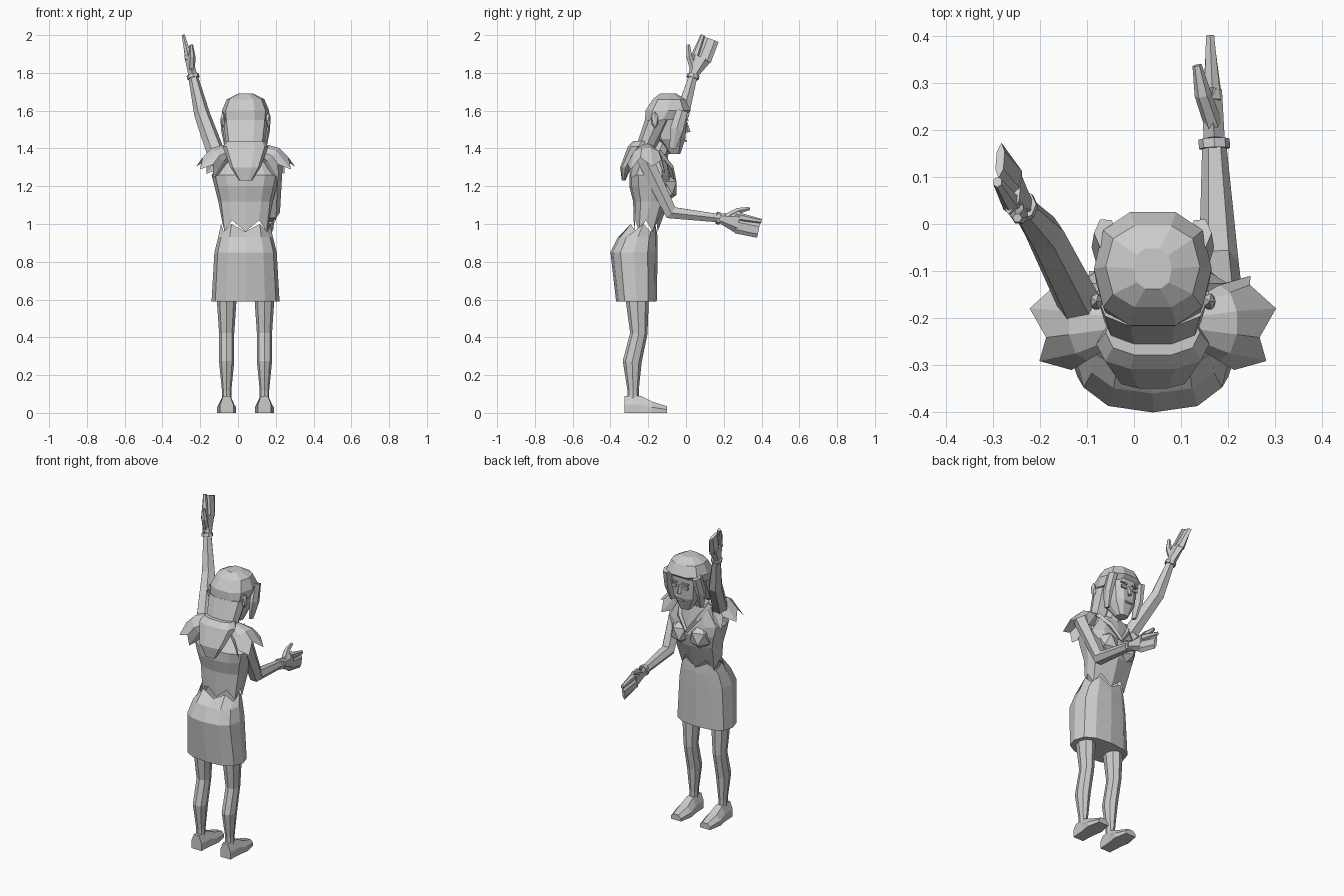
import bpy, bmesh, math
from mathutils import Vector

cube = bpy.data.objects.get("Cube")
if cube:
    bpy.data.objects.remove(cube)

MIDDLE = .04  # the body stands slightly off the centre line
SIDES = (("right", -1), ("left", 1))

grey = bpy.data.materials.new("plain grey")
grey.use_nodes = True
grey.diffuse_color = (.6, .6, .6, 1)
shader = grey.node_tree.nodes["Principled BSDF"]
shader.inputs["Base Color"].default_value = grey.diffuse_color


def finish(name, bm):
    bmesh.ops.recalc_face_normals(bm, faces=bm.faces)
    mesh = bpy.data.meshes.new(name)
    bm.to_mesh(mesh)
    bm.free()
    mesh.materials.append(grey)
    part = bpy.data.objects.new(name, mesh)
    bpy.context.collection.objects.link(part)


def skin(name, rings, close_start=True, close_end=True):
    """Bridge equal rings of points into a faceted surface."""
    bm = bmesh.new()
    loops = [[bm.verts.new(point) for point in ring] for ring in rings]
    for low, high in zip(loops, loops[1:]):
        for i in range(len(low)):
            bm.faces.new((low[i - 1], low[i], high[i], high[i - 1]))
    if close_start:
        bm.faces.new(loops[0])
    if close_end:
        bm.faces.new(loops[-1])
    finish(name, bm)


def circle(count):
    angles = [math.tau * i / count for i in range(count)]
    return [(math.cos(a), math.sin(a)) for a in angles]


def squared(value):
    """Push a circle coordinate outward for a boxier outline."""
    return math.copysign(abs(value) ** .8, value)


def stack(name, levels, count=10, torn_start=0, torn_end=0):
    """Level rings, each a height, half width, back and front."""
    rings = []
    for level in levels:
        height, half, back, front = level
        torn = 0
        if level is levels[0]:
            torn = torn_start
        elif level is levels[-1]:
            torn = torn_end
        rings.append([
            (MIDDLE + squared(c) * half,
             (back + front) / 2 + squared(s) * (front - back) / 2,
             height + torn * (-1) ** i)
            for i, (c, s) in enumerate(circle(count))])
    skin(name, rings, not torn_start, not torn_end)


def tube(name, path, wide, thin=None, count=6, side=(1, 0, 0), torn=0):
    """Faceted limb along a path, with radii along and across the side axis."""
    path = [Vector(point) for point in path]
    last = len(path) - 1
    rings = []
    for k, (point, w, t) in enumerate(zip(path, wide, thin or wide)):
        forward = (path[min(k + 1, last)] - path[max(k - 1, 0)]).normalized()
        across = Vector(side)
        across = (across - forward * across.dot(forward)).normalized()
        normal = forward.cross(across)
        fray = forward * torn if k == last else Vector()
        rings.append([point + across * c * w + normal * s * t + fray * (-1) ** i
                      for i, (c, s) in enumerate(circle(count))])
    skin(name, rings, close_end=not torn)


def solid(name, create, location, extent, **options):
    """Primitive scaled to its extent and placed."""
    bm = bmesh.new()
    create(bm, **options)
    bmesh.ops.scale(bm, vec=extent, verts=bm.verts)
    bmesh.ops.translate(bm, vec=location, verts=bm.verts)
    finish(name, bm)


def ball(name, location, radii):
    solid(name, bmesh.ops.create_icosphere, location, radii, subdivisions=1, radius=1)


def plate(name, location, extent):
    solid(name, bmesh.ops.create_cube, location, extent, size=1)


def arm(name, shoulder, elbow, wrist, thumb_way, inward):
    """Arm, wristband and open hand that continues the forearm."""
    elbow, wrist = Vector(elbow), Vector(wrist)
    reach = (wrist - elbow).normalized()
    thumb_way = Vector(thumb_way)
    thumb_way = (thumb_way - reach * thumb_way.dot(reach)).normalized()

    def at(along, across, inside=0):
        return wrist + reach * along + thumb_way * across + Vector((inside * inward, 0, 0))

    tube(name + "_arm", (shoulder, elbow, wrist), (.05, .042, .025))
    tube(name + "_wristband", (at(-.02, 0), at(0, 0)), (.033, .033), count=8)
    tube(name + "_palm", (wrist, at(.1, -.01)), (.025, .06), (.026, .024), side=thumb_way)
    tube(name + "_fingers", (at(.09, -.03), at(.21, -.04)), (.04, .04), (.023, .01),
         side=thumb_way)
    tube(name + "_index_finger", (at(.08, .02), at(.22, .01)), (.025, .012), (.02, .01),
         side=thumb_way)
    tube(name + "_thumb", (at(.03, .01), at(.09, .05, .02), at(.15, .07, .03)),
         (.02, .018, .01))


# Legs and shoes
for label, s in SIDES:
    x = MIDDLE + s * .1
    tube(label + "_leg",
         ((x, -.28, .04), (x, -.28, .12), (x, -.285, .27), (x, -.25, .42), (x, -.26, .64)),
         (.025, .025, .04, .04, .055), (.03, .03, .05, .046, .065), count=8)
    shoe = []
    for y, height, half in ((-.325, .09, .035), (-.24, .09, .04), (-.18, .06, .05),
                            (-.1, .035, .035)):
        shoe.append([(x - half, y, 0), (x + half, y, 0), (x + half, y, height / 2),
                     (x + half / 2, y, height), (x - half / 2, y, height),
                     (x - half, y, height / 2)])
    skin(label + "_shoe", shoe)

# Skirt and top with torn edges
stack("skirt", ((.59, .18, -.37, -.155), (.85, .165, -.4, -.15), (.93, .145, -.36, -.15),
                (.98, .13, -.3, -.155)), count=12, torn_end=.02)
stack("top", ((.99, .125, -.275, -.15), (1.12, .145, -.28, -.09), (1.2, .165, -.3, -.07),
              (1.26, .18, -.3, -.08), (1.37, .11, -.22, -.1)), count=12, torn_start=.03)
tube("neck", ((MIDDLE, -.16, 1.34), (MIDDLE, -.11, 1.46)), (.055, .045), count=8)

# Bust, neckline and frayed sleeves
for label, s in SIDES:
    ball(label + "_bust", (MIDDLE + s * .065, -.11, 1.19), (.07, .07, .08))
    tube(label + "_neckline",
         ((MIDDLE, -.06, 1.22), (MIDDLE + s * .06, -.08, 1.3), (MIDDLE + s * .1, -.15, 1.38)),
         (.01, .015, .02), count=4)
    tube(label + "_sleeve",
         [(MIDDLE + s * out, -.21, z) for out, z in ((.08, 1.39), (.14, 1.36), (.19, 1.29))],
         (.045, .08, .1), (.04, .06, .07), count=10, side=(0, 1, 0), torn=.03)

# Arms
arm("raised", (-.1, -.2, 1.33), (-.19, -.02, 1.58), (-.24, .04, 1.79), (0, -1, 0), 1)
arm("forward", (.19, -.23, 1.37), (.18, -.08, 1.06), (.17, .18, 1.03), (0, 0, 1), -1)

# Head and face
stack("head", ((1.37, .035, -.09, -.03), (1.45, .08, -.16, 0), (1.6, .095, -.19, .01)))
tube("nose", ((MIDDLE, 0, 1.54), (MIDDLE, .01, 1.485)), (.006, .014), count=4)
plate("mouth", (MIDDLE, 0, 1.44), (.045, .009, .01))

# Hair cap, back hair and the mass hanging behind the shoulders
stack("hair_cap", ((1.55, .12, -.22, -.03), (1.6, .125, -.22, .03), (1.66, .1, -.18, 0),
                   (1.69, .04, -.14, -.05)))
stack("back_hair", ((1.4, .1, -.27, -.16), (1.55, .12, -.22, -.08)))
stack("hair_tail", ((1.23, .035, -.34, -.32), (1.3, .08, -.35, -.29), (1.41, .12, -.31, -.2),
                    (1.44, .1, -.28, -.18)))

# Paired face details and side locks
for label, s in SIDES:
    plate(label + "_eye", (MIDDLE + s * .04, .006, 1.525), (.035, .009, .015))
    plate(label + "_brow", (MIDDLE + s * .04, .008, 1.55), (.045, .009, .008))
    ball(label + "_ear", (MIDDLE + s * .12, -.165, 1.55), (.015, .02, .045))
    tube(label + "_lock",
         [(MIDDLE + s * out, y, z)
          for out, y, z in ((.1, -.02, 1.6), (.11, -.05, 1.5), (.1, -.07, 1.4))],
         (.025, .02, .01), (.035, .04, .02))
